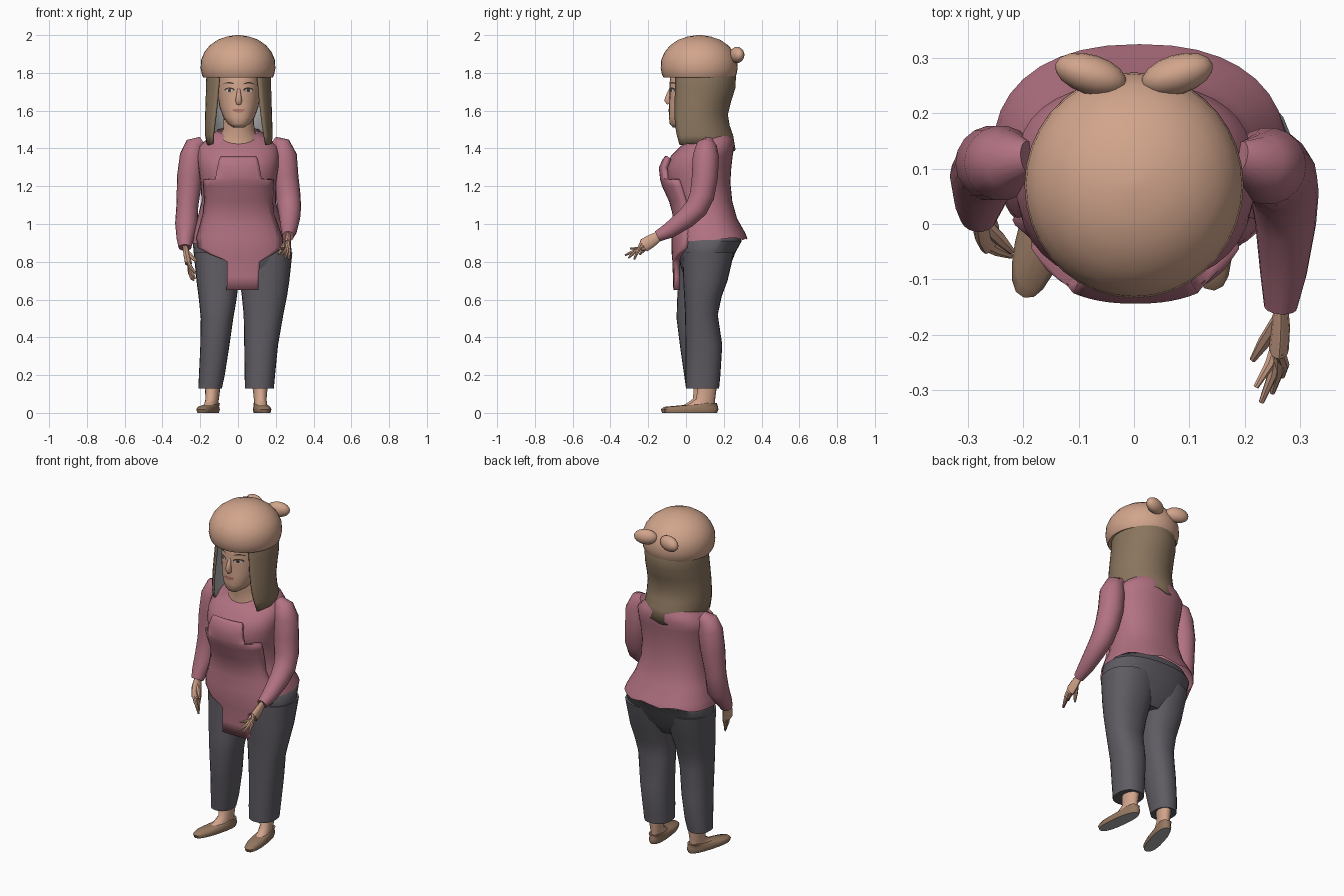
import bpy, bmesh, math
from mathutils import Vector, Matrix

if "Cube" in bpy.data.objects:
    bpy.data.objects.remove(bpy.data.objects["Cube"])


def mat(name, r, g, b):
    m = bpy.data.materials.new(name)
    lin = [((c / 255 + 0.055) / 1.055) ** 2.4 for c in (r, g, b)]
    m.diffuse_color = (*lin, 1)
    m.use_nodes = True
    m.node_tree.nodes["Principled BSDF"].inputs["Base Color"].default_value = m.diffuse_color
    return m


SKIN = mat("skin", 210, 165, 140)
HAIR = mat("hair_brown", 138, 117, 94)
PINK = mat("dusty_rose", 178, 114, 130)
GREY = mat("charcoal", 95, 92, 99)
SHOE = mat("shoe_brown", 150, 120, 97)
PALE = mat("lining_grey", 175, 175, 175)
DARK = mat("eye_dark", 70, 55, 50)
WHITE = mat("eye_white", 205, 195, 188)
LIPS = mat("lip", 178, 118, 105)


def finish(name, bm, mats, angle=50):
    me = bpy.data.meshes.new(name)
    bm.to_mesh(me)
    bm.free()
    for m in mats:
        me.materials.append(m)
    for f in me.polygons:
        f.use_smooth = True
    me.set_sharp_from_angle(angle=math.radians(angle))
    ob = bpy.data.objects.new(name, me)
    bpy.context.collection.objects.link(ob)
    return ob


def skin_rows(bm, rows, closed):
    n = len(rows[0])
    for a, b in zip(rows, rows[1:]):
        for j in range(n if closed else n - 1):
            k = (j + 1) % n
            bm.faces.new((a[j], a[k], b[k], b[j]))


def loft(name, mats, rings, n=28, p=2.0, caps=(True, True), dz=None, gaps=None):
    """Stack of ovals (z, x0, x1, y0, y1); gaps opens the front by an angle per ring."""
    bm = bmesh.new()
    rows = []
    for i, (z, x0, x1, y0, y1) in enumerate(rings):
        row = []
        for j in range(n):
            a = 2 * math.pi * j / n
            if gaps:
                g = math.radians(gaps[i])
                a = g + (2 * math.pi - 2 * g) * j / (n - 1)
            u, v = math.sin(a), -math.cos(a)
            u = math.copysign(abs(u) ** (2 / p), u)
            v = math.copysign(abs(v) ** (2 / p), v)
            lift = dz(i, u, v) if dz else 0
            row.append(bm.verts.new(((x0 + x1) / 2 + u * (x1 - x0) / 2,
                                     (y0 + y1) / 2 + v * (y1 - y0) / 2, z + lift)))
        rows.append(row)
    skin_rows(bm, rows, not gaps)
    if caps[0]:
        bm.faces.new(rows[0][::-1])
    if caps[1]:
        bm.faces.new(rows[-1])
    return finish(name, bm, mats)


def front(tab, x, z, p):
    """Depth of the front of a lofted table at (x, z)."""
    for a, b in zip(tab, tab[1:]):
        if z <= b[0]:
            break
    t = min(1, max(0, (z - a[0]) / (b[0] - a[0])))
    x0, x1, y0, y1 = [q + (r - q) * t for q, r in zip(a[1:], b[1:])]
    u = min(0.97, abs((x - (x0 + x1) / 2) / ((x1 - x0) / 2)))
    return (y0 + y1) / 2 - (y1 - y0) / 2 * (1 - u ** p) ** (1 / p)


def tube(bm, path, n=14, flat=1.0, ref=(1, 0, 0)):
    """Tube along (x, y, z, radius) points, squashed by flat along ref."""
    pts = [Vector(q[:3]) for q in path]
    rows = []
    for i, c in enumerate(pts):
        d = (pts[min(i + 1, len(pts) - 1)] - pts[max(i - 1, 0)]).normalized()
        r = Vector(ref)
        r = (r - d * r.dot(d)).normalized()
        s = d.cross(r)
        rows.append([bm.verts.new(c + path[i][3] * (r * flat * math.cos(a) + s * math.sin(a)))
                     for a in (2 * math.pi * j / n for j in range(n))])
    skin_rows(bm, rows, True)
    bm.faces.new(rows[0][::-1])
    bm.faces.new(rows[-1])


# Sweater body; the lowest two rows only guide the apron
TORSO = [(0.65, -.26, .29, -.055, .28), (0.80, -.26, .29, -.06, .30), (0.91, -.255, .275, -.07, .325),
         (0.95, -.25, .265, -.065, .315), (1.03, -.215, .225, -.05, .27), (1.12, -.193, .2, -.06, .245),
         (1.22, -.198, .203, -.1, .235), (1.30, -.21, .215, -.11, .24), (1.36, -.215, .22, -.08, .247),
         (1.41, -.21, .213, -.03, .255), (1.45, -.165, .17, .015, .25), (1.475, -.11, .115, .0, .22)]
LAST = len(TORSO) - 3


def torso_lift(i, u, v):
    if i == 0:
        return .015 * v + .008 * math.sin(9 * u)      # wavy hem
    return .02 * v + .02 * abs(u) if i == LAST else 0  # scooped neckline


loft("sweater_body", [PINK], TORSO[2:], 36, 2.3, (False, False), torso_lift)

# Apron front with bib and hanging flap: (z, x0, x1, offset)
APRON = [(0.65, -.06, .108, .012), (0.72, -.058, .11, .012), (0.80, -.058, .115, .012), (0.815, -.085, .14, .012),
         (0.84, -.15, .185, .012), (0.875, -.215, .235, .01), (0.93, -.22, .235, .01), (1.0, -.2, .21, .012),
         (1.06, -.185, .19, .02), (1.12, -.18, .185, .03), (1.20, -.185, .19, .035), (1.235, -.185, .19, .035),
         (1.24, -.12, .125, .035), (1.30, -.11, .115, .034), (1.345, -.1, .105, .035), (1.36, -.09, .095, .03)]
bm = bmesh.new()
rows = []
for z, x0, x1, off in APRON:
    xs = [x0 + (x1 - x0) * j / 14 for j in range(15)]
    rows.append([bm.verts.new((x, front(TORSO, x, z, 2.3) - off, z)) for x in xs])
skin_rows(bm, rows, False)
apron = finish("apron", bm, [PINK])
sol = apron.modifiers.new("thickness", "SOLIDIFY")
sol.thickness, sol.offset = 0.03, -1

# Sleeves: one hanging, one bent forward
SLEEVES = {
    "hanging_sleeve": [(-.19, .12, 1.435, .03), (-.225, .115, 1.415, .055), (-.24, .11, 1.36, .068),
                       (-.255, .11, 1.25, .068), (-.268, .1, 1.1, .058), (-.273, .085, 1.0, .06),
                       (-.28, .04, .92, .045), (-.281, .015, .875, .034)],
    "bent_sleeve": [(.19, .12, 1.435, .03), (.225, .11, 1.415, .055), (.242, .105, 1.36, .07),
                    (.25, .1, 1.25, .07), (.265, .085, 1.15, .066), (.272, .055, 1.085, .062),
                    (.274, 0, 1.03, .055), (.27, -.09, .965, .042), (.265, -.15, .935, .03)],
}
for name, path in SLEEVES.items():
    bm = bmesh.new()
    tube(bm, path, 18)
    finish(name, bm, [PINK])


def hand(name, wrist, palm, knuckles, tips, thumb, normal):
    bm = bmesh.new()
    tube(bm, [(*wrist, .022), (*palm, .034), (*knuckles, .036)], 12, .5, normal)
    w, k = Vector(wrist), Vector(knuckles)
    side = (k - w).normalized().cross(Vector(normal)).normalized()
    for i, tip in enumerate(tips):
        base = k + side * (i - 1.5) * .017 - (k - w) * .1
        mid = base.lerp(Vector(tip), .55) + Vector(normal) * .006
        tube(bm, [(*base, .011), (*mid, .0095), (*tip, .005)], 7)
    base = w.lerp(Vector(palm), .7)
    tube(bm, [(*base, .014), (*base.lerp(Vector(thumb), .6), .012), (*thumb, .006)], 7)
    finish(name, bm, [SKIN])


hand("hanging_hand", (-.282, .03, .9), (-.272, -.005, .84), (-.262, -.02, .79),
     [(-.222, -.058, .735), (-.227, -.05, .71), (-.235, -.038, .70), (-.245, -.022, .705)],
     (-.22, -.05, .80), (-.9, .1, -.2))
hand("bent_hand", (.266, -.13, .945), (.265, -.185, .91), (.262, -.225, .885),
     [(.22, -.295, .87), (.23, -.322, .835), (.25, -.305, .82), (.268, -.275, .812)],
     (.215, -.245, .84), (1, 0, 0))

# Trousers
loft("trouser_seat", [GREY], [(.70, -.12, .16, .0, .18), (.78, -.225, .265, -.03, .235), (.85, -.235, .283, -.04, .262),
                              (.91, -.24, .28, -.045, .295), (.96, -.21, .225, -.03, .27)], 32, 2.3)
loft("left_trouser_leg", [GREY], [(.13, -.21, -.085, .0, .15), (.2, -.207, -.07, -.01, .16), (.34, -.2, -.048, -.03, .165),
                                  (.5, -.197, -.025, -.05, .155), (.6, -.207, -.008, -.047, .17),
                                  (.7, -.22, .005, -.04, .21), (.85, -.235, .03, -.035, .25)], 24, 2.3)
loft("right_trouser_leg", [GREY], [(.13, .037, .19, .0, .175), (.2, .035, .196, -.002, .182), (.36, .033, .212, -.002, .192),
                                   (.52, .03, .24, -.005, .168), (.62, .02, .26, -.01, .19),
                                   (.7, .01, .272, -.015, .22), (.85, -.02, .288, -.02, .255)], 24, 2.3)


# Feet and shoes with pale soles, modelled along y then turned
def foot(side, x, y, turn):
    place = Matrix.Translation((x, y, 0)) @ Matrix.Rotation(math.radians(turn), 4, 'Z')
    shoe = loft(side + "_shoe", [SHOE, PALE], [(0, -.04, .04, -.225, .055), (.018, -.045, .045, -.232, .062),
                (.032, -.04, .04, -.215, .06), (.042, -.036, .036, -.1, .056), (.052, -.034, .034, -.02, .055)], 20, 2.4)
    for f in shoe.data.polygons:
        f.material_index = 1 if f.normal.z < -0.5 else 0
    ankle = loft(side + "_ankle", [SKIN], [(.03, -.034, .034, -.13, .045), (.05, -.033, .033, -.09, .045),
                 (.075, -.034, .034, -.055, .045), (.15, -.042, .042, -.05, .055)], 16)
    for ob in (shoe, ankle):
        ob.data.transform(place)


foot("left", -.135, .09, -16)
foot("right", .117, .11, 7)

# Neck and head
loft("neck", [SKIN], [(1.42, -.12, .125, -.015, .2), (1.46, -.1, .105, -.012, .18), (1.5, -.08, .087, -.02, .15),
                      (1.6, -.075, .082, -.03, .15)], 20)
HEAD = [(1.512, -.025, .035, -.07, -.01), (1.53, -.052, .062, -.086, .05), (1.565, -.078, .088, -.09, .12),
        (1.62, -.098, .108, -.09, .18), (1.68, -.107, .117, -.087, .21), (1.74, -.108, .118, -.088, .22),
        (1.80, -.105, .115, -.08, .22), (1.86, -.08, .09, -.05, .2)]
loft("head", [SKIN], HEAD, 28, 2.2)
bm = bmesh.new()
tube(bm, [(.004, -.082, 1.715, .008), (.004, -.093, 1.685, .012), (.004, -.098, 1.655, .018), (.004, -.088, 1.638, .014)], 10)
finish("nose", bm, [SKIN])


# Face details as thin plates following the face
def plate(name, m, cx, cz, rx, rz, lift, bend=0):
    bm = bmesh.new()
    vs = []
    for j in range(14):
        a = 2 * math.pi * j / 14
        x = cx + rx * math.cos(a)
        z = cz + rz * math.sin(a) - bend * math.cos(a) ** 2
        vs.append(bm.verts.new((x, front(HEAD, x, z, 2.2) - lift, z)))
    bm.faces.new(vs)
    finish(name, bm, [m])


for side, s in (("left", -1), ("right", 1)):
    x = .005 + s * .05
    plate(side + "_eye_lash", DARK, x, 1.71, .027, .013, .002)
    plate(side + "_eye_white", WHITE, x, 1.706, .022, .009, .003)
    plate(side + "_iris", DARK, x, 1.707, .009, .009, .004)
    plate(side + "_brow", DARK, x + s * .003, 1.748, .03, .004, .002, .008)
plate("mouth", LIPS, .004, 1.6, .033, .01, .003, -.004)

# Hair, open over the face, with a pale lining
HAIR_ROWS = [(1.42, -.165, .18, -.125, .262), (1.47, -.175, .183, -.12, .25), (1.52, -.176, .182, -.115, .232),
             (1.58, -.174, .18, -.11, .222), (1.65, -.172, .178, -.105, .24), (1.72, -.17, .176, -.1, .262),
             (1.78, -.168, .174, -.095, .265), (1.83, -.155, .16, -.085, .25)]
hair = loft("hair", [HAIR, PALE], HAIR_ROWS, 32, 2.0, (False, False),
            lambda i, u, v: -.025 * max(v, 0) + .008 * math.sin(7 * u) if i == 0 else 0,
            [58, 52, 48, 45, 42, 40, 38, 38])
sol = hair.modifiers.new("lining", "SOLIDIFY")
sol.thickness, sol.offset, sol.material_offset = 0.012, -1, 1

# Hat with two buns at the back
HAT = [(1.775, .183), (1.79, .191), (1.825, .198), (1.87, .195), (1.91, .178), (1.945, .15), (1.975, .108),
       (1.992, .06), (2.0, .012)]
loft("hat", [SKIN], [(z, -r, r, .07 - r * 1.03, .07 + r * 1.03) for z, r in HAT], 36)
for side, s in (("left", -1), ("right", 1)):
    bm = bmesh.new()
    bmesh.ops.create_uvsphere(bm, u_segments=16, v_segments=10, radius=1)
    bmesh.ops.transform(bm, verts=bm.verts, matrix=Matrix.Translation((s * .078, .27, 1.895))
                        @ Matrix.Rotation(s * math.radians(17), 4, 'Z') @ Matrix.Diagonal((.067, .036, .043, 1)))
    finish(side + "_hat_bun", bm, [SKIN])
